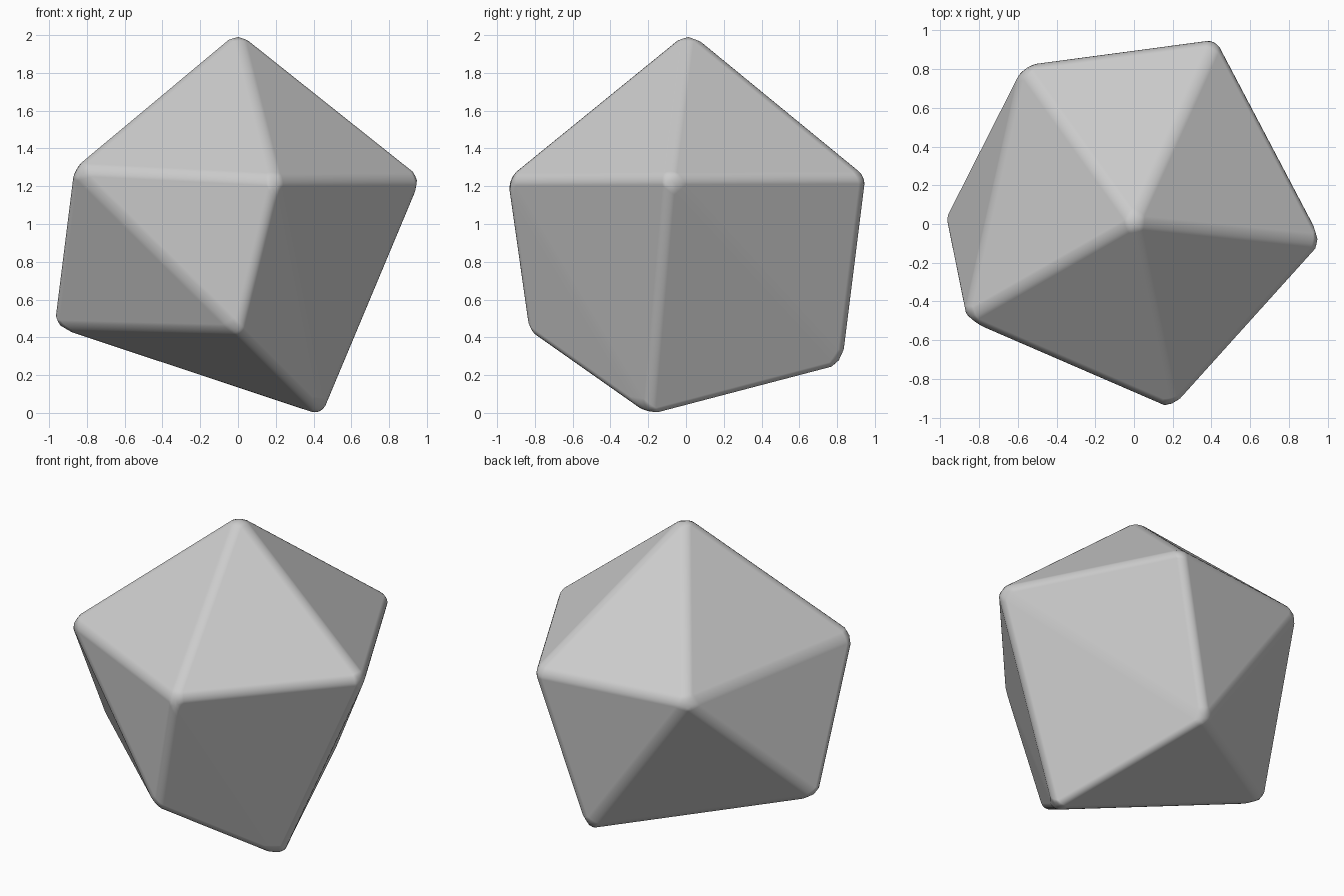
import bpy, bmesh

if "Cube" in bpy.data.objects:
    bpy.data.objects.remove(bpy.data.objects["Cube"])

# Corners of the irregular faceted stone
corners = [
    (0.00, 0.01, 2.025),                                  # peak
    (0.20, -0.955, 1.24), (0.98, -0.09, 1.245),           # upper ring
    (0.43, 0.955, 1.25), (-0.58, 0.82, 1.26), (-0.875, -0.49, 1.295),
    (0.00, -0.84, 0.43), (-0.98, 0.03, 0.455),            # lower ring
    (0.14, 0.83, 0.25), (0.45, -0.20, -0.02),             # lowest tips
]

# Faceted stone: convex hull of the corners
bm = bmesh.new()
for c in corners:
    bm.verts.new(c)
bmesh.ops.convex_hull(bm, input=bm.verts)
bmesh.ops.recalc_face_normals(bm, faces=bm.faces)
mesh = bpy.data.meshes.new("faceted_stone")
bm.to_mesh(mesh)
bm.free()
stone = bpy.data.objects.new("faceted_stone", mesh)
bpy.context.collection.objects.link(stone)
for p in mesh.polygons:
    p.use_smooth = True

# Softened edges
bevel = stone.modifiers.new("soft_edges", 'BEVEL')
bevel.limit_method = 'NONE'
bevel.width = 0.04
bevel.segments = 4
bevel.harden_normals = True
